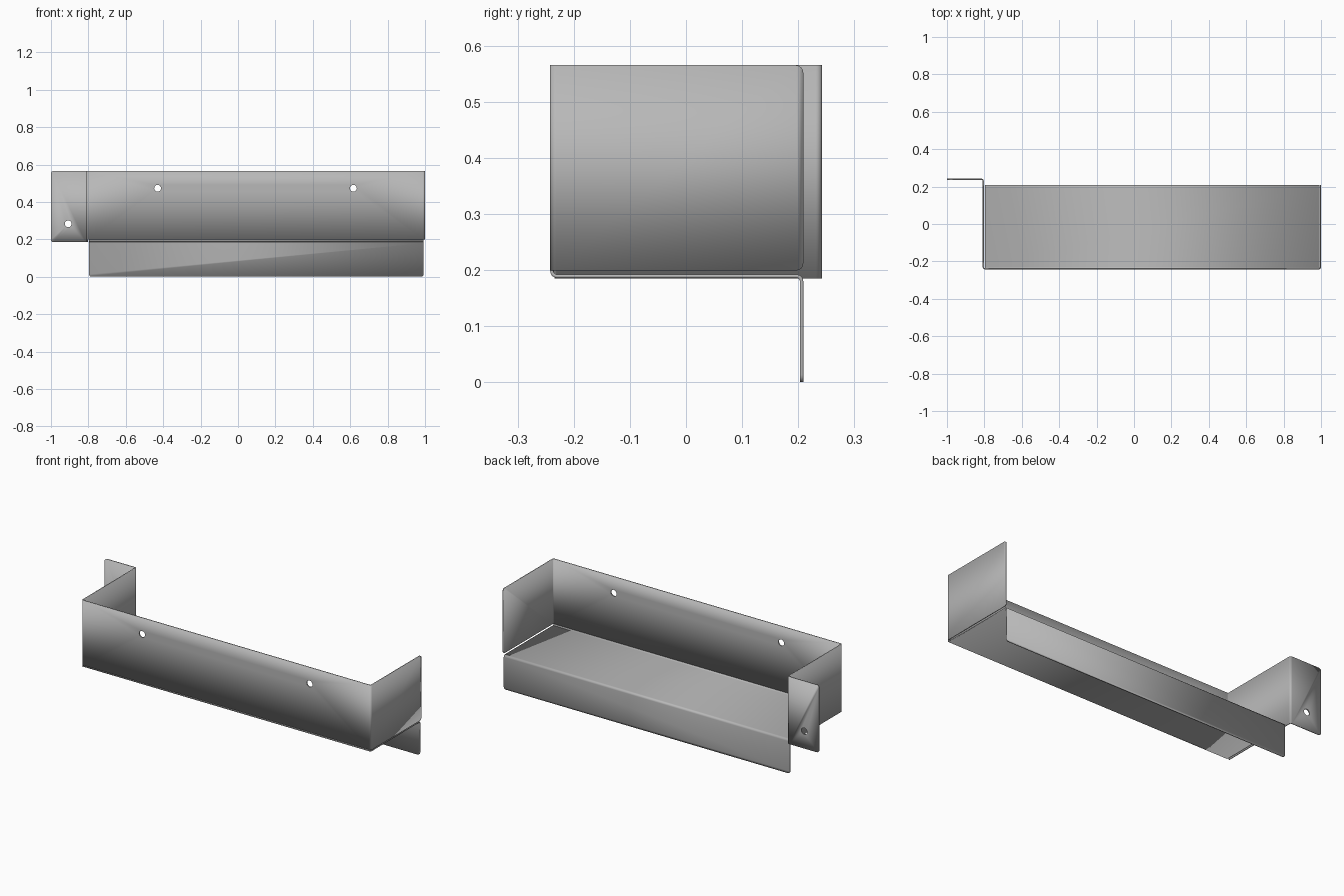
import bpy, bmesh, math
from mathutils import Vector

cube = bpy.data.objects.get("Cube")
if cube:
    bpy.data.objects.remove(cube, do_unlink=True)

THICK = 0.006
STEPS = 5

steel = bpy.data.materials.new("grey_steel")
steel.use_nodes = True
GREY = (0.48, 0.48, 0.48, 1)
steel.diffuse_color = GREY
steel.node_tree.nodes["Principled BSDF"].inputs["Base Color"].default_value = GREY


def bent_path(points, radius):
    """Round the inner corners of a 2D path."""
    pts = [Vector(p) for p in points]
    out = [pts[0]]
    for a, b, c in zip(pts, pts[1:], pts[2:]):
        u, v = (a - b).normalized(), (c - b).normalized()
        centre = b + (u + v) * radius
        for i in range(STEPS + 1):
            t = i / STEPS * math.pi / 2
            out.append(centre - v * radius * math.cos(t) - u * radius * math.sin(t))
    return out + [pts[-1]]


def sheet(name, rows, corners):
    """Skin two edges into a sheet, round its corners and thicken it."""
    bm = bmesh.new()
    first, second = [[bm.verts.new(p) for p in row] for row in rows]
    for i in range(len(first) - 1):
        bm.faces.new((first[i], first[i + 1], second[i + 1], second[i]))
    picks = [(first, second)[r][i] for r, i in corners]
    bmesh.ops.bevel(bm, geom=picks, offset=0.013, segments=4, profile=0.5,
                    affect='VERTICES')
    bmesh.ops.recalc_face_normals(bm, faces=bm.faces)
    mesh = bpy.data.meshes.new(name)
    bm.to_mesh(mesh)
    bm.free()
    obj = bpy.data.objects.new(name, mesh)
    bpy.context.collection.objects.link(obj)
    mesh.materials.append(steel)
    solid = obj.modifiers.new("thickness", 'SOLIDIFY')
    solid.thickness = THICK
    solid.offset = 0
    solid.use_even_offset = True
    return obj


def drill(obj, x, y, z):
    """Cut a round screw hole along y."""
    bpy.ops.mesh.primitive_cylinder_add(vertices=32, radius=0.018, depth=0.06,
                                        location=(x, y, z),
                                        rotation=(math.pi / 2, 0, 0))
    cutter = bpy.context.object
    cutter.name = "hole_cutter"
    cutter.data.materials.append(steel)
    cutter.hide_render = True
    cutter.hide_set(True)
    cut = obj.modifiers.new("hole", 'BOOLEAN')
    cut.object = cutter
    cut.solver = 'EXACT'


def smooth(obj):
    bpy.ops.object.select_all(action='DESELECT')
    obj.select_set(True)
    bpy.context.view_layer.objects.active = obj
    bpy.ops.object.shade_smooth_by_angle(angle=math.radians(35))


# Upright strip: mounting tab, left wall, front wall, right wall
LEFT, RIGHT, FRONT, TAB = -0.806, 0.997, -0.239, 0.239
plan = bent_path([(-1, TAB), (LEFT, TAB), (LEFT, FRONT), (RIGHT, FRONT),
                  (RIGHT, 0.209)], 0.008)
bottom = [(p.x, p.y, 0.185 if p.x < LEFT + 0.001 or p.y > 0.22 else 0.199)
          for p in plan]
top = [(p.x, p.y, 0.565) for p in plan]
walls = sheet("walls_and_tab", (bottom, top), [(0, 0), (1, 0), (0, -1), (1, -1)])
for x, y, z in ((-0.43, FRONT, 0.473), (0.617, FRONT, 0.473), (-0.908, TAB, 0.283)):
    drill(walls, x, y, z)

# Floor bent up into the front wall and down into the rear flange
section = bent_path([(FRONT, 0.2), (FRONT, 0.189), (0.206, 0.189), (0.206, 0)], 0.009)
rows = [[(x, p.x, p.y) for p in section] for x in (-0.796, 0.993)]
floor = sheet("floor_and_flange", rows, [(0, -1), (1, -1)])

for part in (walls, floor):
    smooth(part)
